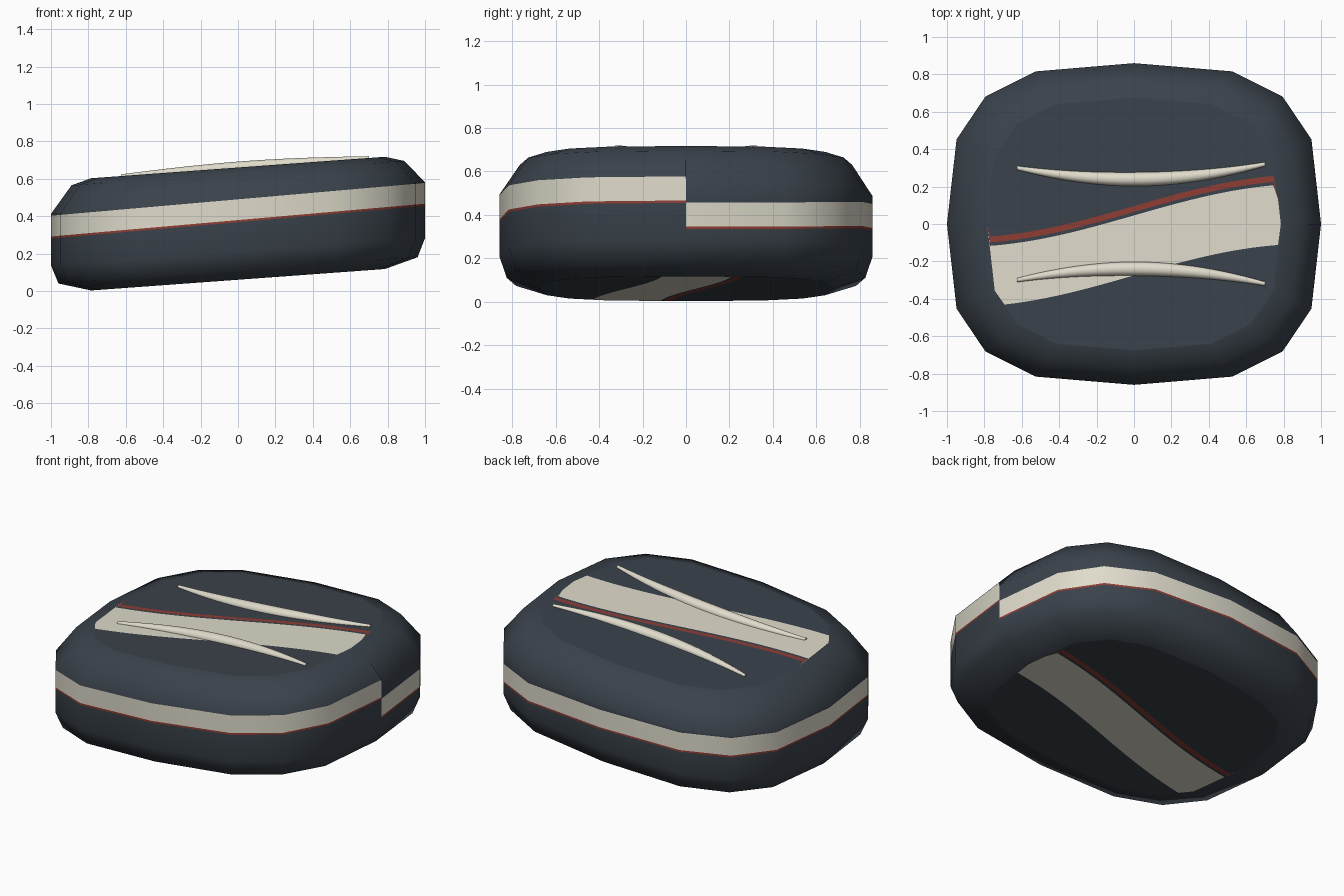
import bpy, bmesh, math

old = bpy.data.objects.get("Cube")
if old:
    bpy.data.objects.remove(old, do_unlink=True)

SIDES = 16
HALF_Y = 0.86
SLOPE = 0.073      # gentle tilt along x
MID = 0.36
CAP = 0.785        # size of the flat caps relative to the rim


def material(name, rgb):
    m = bpy.data.materials.new(name)
    m.use_nodes = True
    color = (*rgb, 1)
    m.diffuse_color = color
    bsdf = m.node_tree.nodes["Principled BSDF"]
    bsdf.inputs["Base Color"].default_value = color
    bsdf.inputs["Roughness"].default_value = 0.6
    return m


slate = material("slate", (0.042, 0.054, 0.069))
cream = material("cream", (0.74, 0.71, 0.60))
red = material("brick_red", (0.27, 0.047, 0.034))
SLATE, CREAM, RED = range(3)


def rim(i):
    """Rounded-square outline point for column i."""
    a = 2 * math.pi * i / SIDES
    c, s = math.cos(a), math.sin(a)
    shape = lambda v: math.copysign(abs(v) ** 0.667, v) if abs(v) > 1e-6 else 0.0
    return shape(c), HALF_Y * shape(s)


def tilt(x):
    return MID + SLOPE * x


def stripe_height(x, i):
    """Height of the stripe's lower edge; it steps at the +x seam."""
    if i <= SIDES // 2:
        return 0.328 + 0.0275 * x - 0.0205 * x * x
    return 0.368 + 0.0875 * x


bm = bmesh.new()

# Side wall: columns around the rim, with the painted stripe as rows of its own
columns = []
for i in range(SIDES + 1):
    x, y = rim(i)
    low = stripe_height(x, i) - tilt(x)
    rows = [(CAP, -0.30), (0.96, -0.25), (1, -0.15), (1, low), (1, low + 0.011),
            (1, low + 0.122), (1, max(0.125, low + 0.125)), (0.89, 0.27), (CAP, 0.30)]
    columns.append([bm.verts.new((x * r, y * r, tilt(x * r) + z)) for r, z in rows])
row_colors = [SLATE, SLATE, SLATE, RED, CREAM, SLATE, SLATE, SLATE]
for a, b in zip(columns, columns[1:]):
    for k, color in enumerate(row_colors):
        f = bm.faces.new((a[k], b[k], b[k + 1], a[k + 1]))
        f.smooth = True
        f.material_index = color

# Flat caps: strips across y whose borders follow the wavy painted band
corners = sorted({(round(rim(i)[0] * CAP, 5), rim(i)[1] * CAP) for i in range(SIDES // 2 + 1)})


def outline(x):
    for (x0, y0), (x1, y1) in zip(corners, corners[1:]):
        if x <= x1:
            return y0 + (y1 - y0) * max(0, x - x0) / (x1 - x0)
    return 0.0


xs = sorted({p[0] for p in corners} | {round(-0.77 + 1.54 * k / 40, 5) for k in range(41)})
cap_colors = [SLATE, CREAM, SLATE, RED, SLATE]
for side in (-1, 1):
    grid = []
    for x in xs:
        wave = 0.155 * math.sin(1.75 * x) + 0.015 * x
        line = 0.08 + wave
        edge = outline(x)
        ys = [-edge, -0.275 + wave, line - 0.034, line - 0.016, line + 0.016, edge]
        grid.append([(x, max(-edge, min(edge, y)), tilt(x) + side * 0.30) for y in ys])
    for a, b in zip(grid, grid[1:]):
        for k, color in enumerate(cap_colors):
            loop = []
            for p in (a[k], b[k], b[k + 1], a[k + 1]):
                if all(math.dist(p, q) > 1e-5 for q in loop):
                    loop.append(p)
            if len(loop) < 3:
                continue
            if side < 0:
                loop.reverse()
            f = bm.faces.new([bm.verts.new(p) for p in loop])
            f.material_index = color
bmesh.ops.remove_doubles(bm, verts=bm.verts, dist=0.0001)

mesh = bpy.data.meshes.new("cushion_body")
bm.to_mesh(mesh)
bm.free()
for m in (slate, cream, red):
    mesh.materials.append(m)
bpy.context.collection.objects.link(bpy.data.objects.new("cushion_body", mesh))


# Two tapered bowed ridges lying on the top cap
def ridge(name, sign):
    steps, around = 24, 10
    rb = bmesh.new()
    rings = []
    for k in range(steps + 1):
        t = k / steps
        x = -0.625 + 1.325 * t
        y = sign * (0.24 + 0.07 * (2 * t - 1) ** 2 + 0.01 * (2 * t - 1))
        r = 0.011 + 0.026 * math.sin(math.pi * t)
        z = tilt(x) + 0.30
        ring = []
        for j in range(around):
            a = 2 * math.pi * j / around
            ring.append(rb.verts.new((x, y + r * math.cos(a), z + 0.9 * r * math.sin(a))))
        rings.append(ring)
    for a, b in zip(rings, rings[1:]):
        for j in range(around):
            n = (j + 1) % around
            rb.faces.new((a[j], a[n], b[n], b[j])).smooth = True
    rb.faces.new(rings[0])
    rb.faces.new(rings[-1])
    bmesh.ops.recalc_face_normals(rb, faces=rb.faces)
    me = bpy.data.meshes.new(name)
    rb.to_mesh(me)
    rb.free()
    me.materials.append(cream)
    bpy.context.collection.objects.link(bpy.data.objects.new(name, me))


ridge("back_ridge", 1)
ridge("front_ridge", -1)
